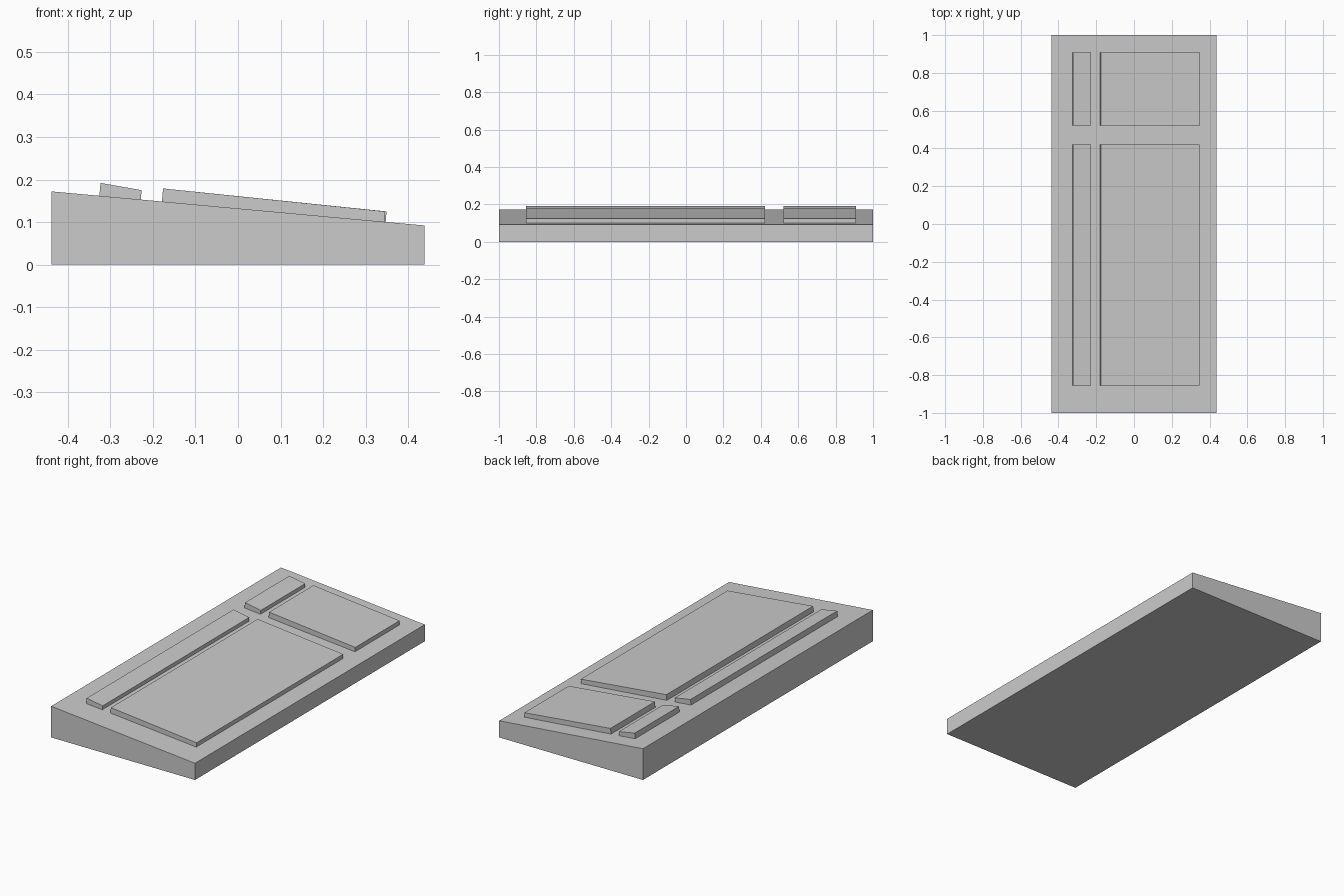
import bpy
import bmesh

if "Cube" in bpy.data.objects:
    bpy.data.objects.remove(bpy.data.objects["Cube"])


def extrude_profile(name, profile, y0, y1):
    """Extrude an x-z outline along y into a closed flat-faced solid."""
    bm = bmesh.new()
    face = bm.faces.new([bm.verts.new((x, y0, z)) for x, z in profile])
    ext = bmesh.ops.extrude_face_region(bm, geom=[face], use_keep_orig=True)
    verts = [g for g in ext["geom"] if isinstance(g, bmesh.types.BMVert)]
    bmesh.ops.translate(bm, verts=verts, vec=(0, y1 - y0, 0))
    bmesh.ops.recalc_face_normals(bm, faces=bm.faces)
    mesh = bpy.data.meshes.new(name)
    bm.to_mesh(mesh)
    bm.free()
    obj = bpy.data.objects.new(name, mesh)
    bpy.context.collection.objects.link(obj)
    return obj


# Wedge-shaped case
extrude_profile("case", [(-0.438, 0), (0.438, 0), (0.438, 0.092), (-0.438, 0.172)], -1, 1)

# Raised key blocks: one long and one short section along the case
for section, y0, y1, right in (("main", -0.855, 0.422, 0.346),
                               ("side", 0.522, 0.908, 0.349)):
    # Narrow upper row, tilted a little more steeply than the case
    extrude_profile(section + "_upper_key_row",
                    [(-0.326, 0.160), (-0.229, 0.150), (-0.2265, 0.175), (-0.323, 0.192)],
                    y0, y1)
    # Wide lower key field
    extrude_profile(section + "_key_field",
                    [(-0.179, 0.147), (right - 0.002, 0.100), (right, 0.125), (-0.176, 0.179)],
                    y0, y1)
